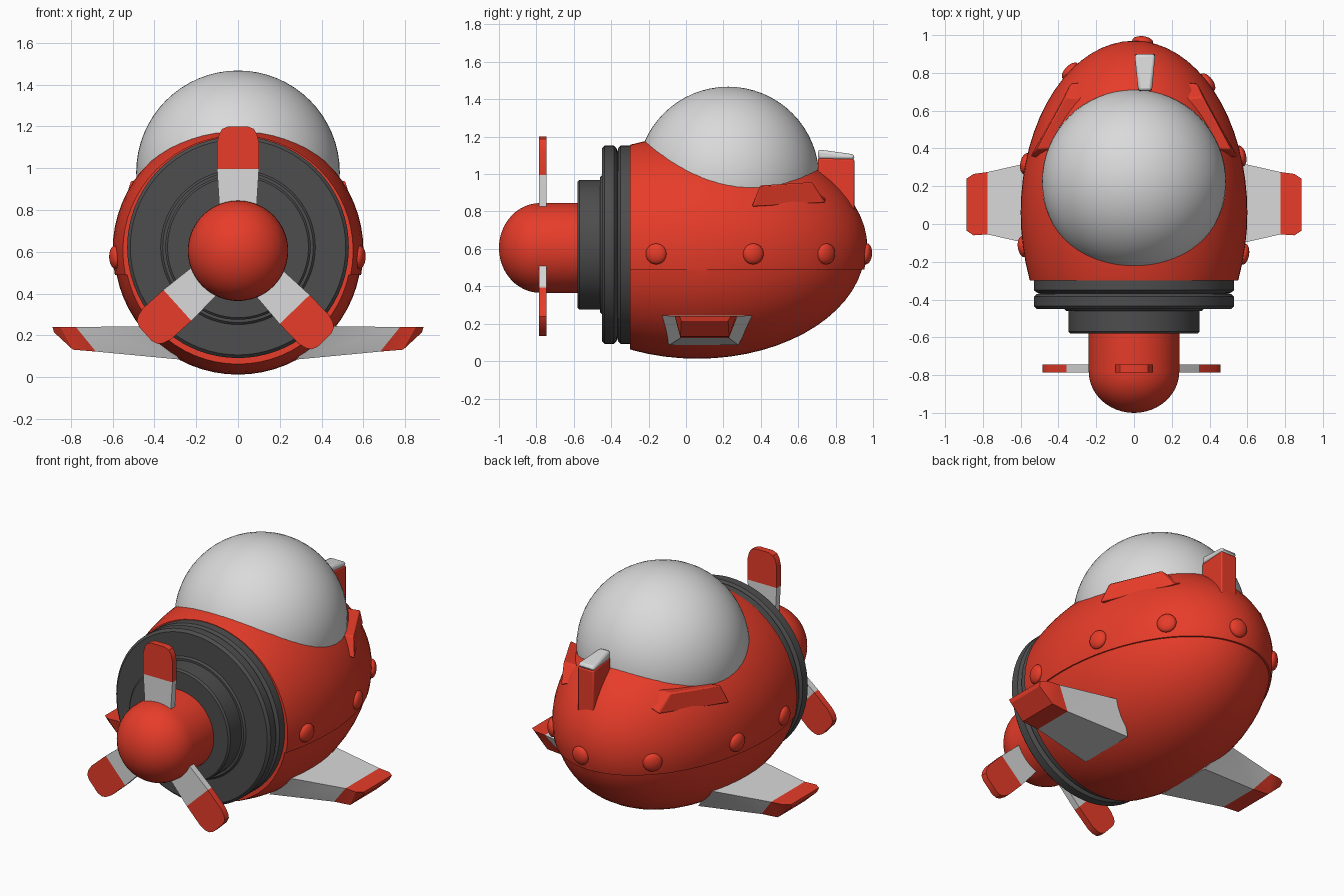
import bpy, bmesh, math
from mathutils import Matrix, Vector

cube = bpy.data.objects.get("Cube")
if cube:
    bpy.data.objects.remove(cube)


def material(name, rgb):
    m = bpy.data.materials.new(name)
    m.use_nodes = True
    m.diffuse_color = (*rgb, 1)
    m.node_tree.nodes["Principled BSDF"].inputs["Base Color"].default_value = (*rgb, 1)
    return m


RED = material("red paint", (0.8, 0.045, 0.022))
GREY = material("pale grey", (0.7, 0.7, 0.7))
DARK = material("dark rubber", (0.075, 0.075, 0.075))


def finish(name, bm, mats, angle=35, bevel=0):
    bmesh.ops.recalc_face_normals(bm, faces=bm.faces)
    mesh = bpy.data.meshes.new(name)
    bm.to_mesh(mesh)
    bm.free()
    for m in mats:
        mesh.materials.append(m)
    mesh.shade_smooth()
    mesh.set_sharp_from_angle(angle=math.radians(angle))
    ob = bpy.data.objects.new(name, mesh)
    bpy.context.collection.objects.link(ob)
    if bevel:
        mod = ob.modifiers.new("soft edges", "BEVEL")
        mod.width, mod.segments = bevel, 2
    return ob


def ellipsoid(center, radii, rot=Matrix(), seg=64, rings=32):
    bm = bmesh.new()
    mat = Matrix.Translation(center) @ rot @ Matrix.Diagonal((*radii, 1))
    bmesh.ops.create_uvsphere(bm, u_segments=seg, v_segments=rings, radius=1, matrix=mat)
    return bm


def cut(bm, point, normal):
    """Remove what lies on the normal's side and cap the opening."""
    geom = bm.verts[:] + bm.edges[:] + bm.faces[:]
    res = bmesh.ops.bisect_plane(bm, geom=geom, plane_co=point, plane_no=normal, clear_outer=True)
    edges = [e for e in res["geom_cut"] if isinstance(e, bmesh.types.BMEdge)]
    bmesh.ops.contextual_create(bm, geom=edges)


def lathe(name, profile, z, mat, steps=72):
    """Turn (radius, y) points around the lengthwise axis at height z."""
    bm = bmesh.new()
    verts = [bm.verts.new((r, y, z)) for r, y in profile]
    edges = [bm.edges.new(p) for p in zip(verts, verts[1:])]
    bmesh.ops.spin(bm, geom=verts + edges, cent=(0, 0, z), axis=(0, 1, 0),
                   angle=math.tau, steps=steps)
    bmesh.ops.remove_doubles(bm, verts=bm.verts, dist=0.0005)
    return finish(name, bm, [mat])


def loft(name, loops, mats, index=lambda i: 0, bevel=0):
    """Skin closed loops of points; index gives the material of each span."""
    bm = bmesh.new()
    rows = [[bm.verts.new(p) for p in loop] for loop in loops]
    n = len(rows[0])
    for i, (a, b) in enumerate(zip(rows, rows[1:])):
        for k in range(n):
            f = bm.faces.new((a[k], a[(k + 1) % n], b[(k + 1) % n], b[k]))
            f.material_index = index(i)
    bm.faces.new(rows[0]).material_index = index(0)
    bm.faces.new(rows[-1]).material_index = index(len(rows) - 2)
    return finish(name, bm, mats, 30, bevel)


# Egg-shaped hull in two shells, the lower slightly smaller to leave a seam
HULL, RADII = Vector((0, 0.06, 0.605)), Vector((0.6, 0.91, 0.6))
SEAM = 0.49
turn = Matrix.Rotation(math.pi / 2, 4, "X")
for name, scale, side in (("upper_hull", 1, -1), ("lower_hull", 0.987, 1)):
    r = RADII * scale
    bm = ellipsoid(HULL, (r.x, r.z, r.y), turn)
    cut(bm, (0, -0.3, 0), (0, -1, 0))
    cut(bm, (0, 0, SEAM), (0, 0, side))
    finish(name, bm, [RED])

# Canopy
bm = ellipsoid((0, 0.225, 0.98), (0.487, 0.487, 0.487))
cut(bm, (0, 0, 0.8), (0, 0, -1))
finish("canopy", bm, [GREY])

# Nose collar with two tyres, gearbox and rounded spinner
R, B = 0.53, 0.015
collar = [(0, -0.27), (R - B, -0.275), (R, -0.29), (R, -0.35), (R - B, -0.363),
          (R - 0.03, -0.367), (R - B, -0.371), (R, -0.385), (R, -0.435),
          (R - B, -0.45), (0.37, -0.45), (0.36, -0.46), (0, -0.46)]
lathe("nose_collar", collar, 0.622, DARK)
lathe("gearbox", [(0, -0.44), (0.347, -0.44), (0.347, -0.57), (0.337, -0.58), (0, -0.58)],
      0.622, DARK)
dome = [(0.24 * math.cos(t * math.pi / 24), -0.78 - 0.22 * math.sin(t * math.pi / 24))
        for t in range(13)]
lathe("spinner", [(0, -0.57), (0.24, -0.57)] + dome, 0.605, RED)

# Propeller blades: pale roots and red rounded tips
BLADE = ((0.15, 0.085), (0.39, 0.1), (0.52, 0.1), (0.56, 0.09), (0.583, 0.075), (0.595, 0.045))
for k, deg in enumerate((0, 136, -132)):
    spin = Matrix.Translation((0, -0.765, 0.605)) @ Matrix.Rotation(math.radians(deg), 4, "Y")
    loops = [[spin @ Vector((sx * w, sy * 0.02, h))
              for sx, sy in ((-1, -1), (1, -1), (1, 1), (-1, 1))] for h, w in BLADE]
    loft(f"propeller_blade_{k + 1}", loops, [GREY, RED], lambda i: int(i > 0))

# Stub wings: each section is (top x, y, y, z) and (bottom x, y, y, z)
WING = (((0.40, -0.14, 0.36, 0.245), (0.28, -0.09, 0.28, 0.085)),
        ((0.775, -0.055, 0.275, 0.24), (0.68, -0.03, 0.23, 0.123)),
        ((0.85, -0.06, 0.265, 0.24), (0.79, -0.03, 0.23, 0.132)),
        ((0.887, -0.035, 0.24, 0.24), (0.88, -0.025, 0.225, 0.215)))
for side, sx in (("left", 1), ("right", -1)):
    loops = [[(sx * t[0], t[1], t[3]), (sx * t[0], t[2], t[3]),
              (sx * b[0], b[2], b[3]), (sx * b[0], b[1], b[3])] for t, b in WING]
    loft(f"{side}_wing", loops, [GREY, RED], lambda i: int(i > 0))

# Slanted side vents behind the canopy
VENT = [[(0.55, 0.355, 0.825), (0.515, 0.395, 0.94), (0.42, 0.40, 0.93), (0.45, 0.345, 0.84)],
        [(0.335, 0.745, 0.845), (0.365, 0.675, 0.957), (0.26, 0.66, 0.95), (0.26, 0.755, 0.88)]]
for side, sx in (("left", 1), ("right", -1)):
    loft(f"{side}_vent", [[(sx * x, y, z) for x, y, z in loop] for loop in VENT],
         [RED], bevel=0.008)


# Tail post with a pale cap, widening to the rear
def post_loop(z_front, z_back):
    return [(0.022, 0.705, z_front), (0.095, 0.705, z_front),
            (0.113, 0.90, z_back), (0.003, 0.90, z_back)]


loft("tail_post", [post_loop(0.8, 0.8), post_loop(1.085, 1.08)], [RED], bevel=0.008)
loft("tail_cap", [post_loop(1.08, 1.075), post_loop(1.132, 1.105)], [GREY], bevel=0.015)

# Rivets set on the hull along its outward normal
RIVETS = ((1, -0.16), (1, 0.36), (1, 0.75), (1, 0.966), (-1, -0.12), (-1, 0.32), (-1, 0.81))
for k, (sx, y) in enumerate(RIVETS):
    z = 0.573
    x = sx * RADII.x * math.sqrt(max(0, 1 - ((y - HULL.y) / RADII.y) ** 2
                                     - ((z - HULL.z) / RADII.z) ** 2))
    p = Vector((x, y, z))
    normal = Vector([(p[i] - HULL[i]) / RADII[i] ** 2 for i in range(3)])
    rot = normal.to_track_quat("Z", "Y").to_matrix().to_4x4()
    finish(f"rivet_{k + 1}", ellipsoid(p, (0.056, 0.056, 0.028), rot, 24, 12), [RED])
